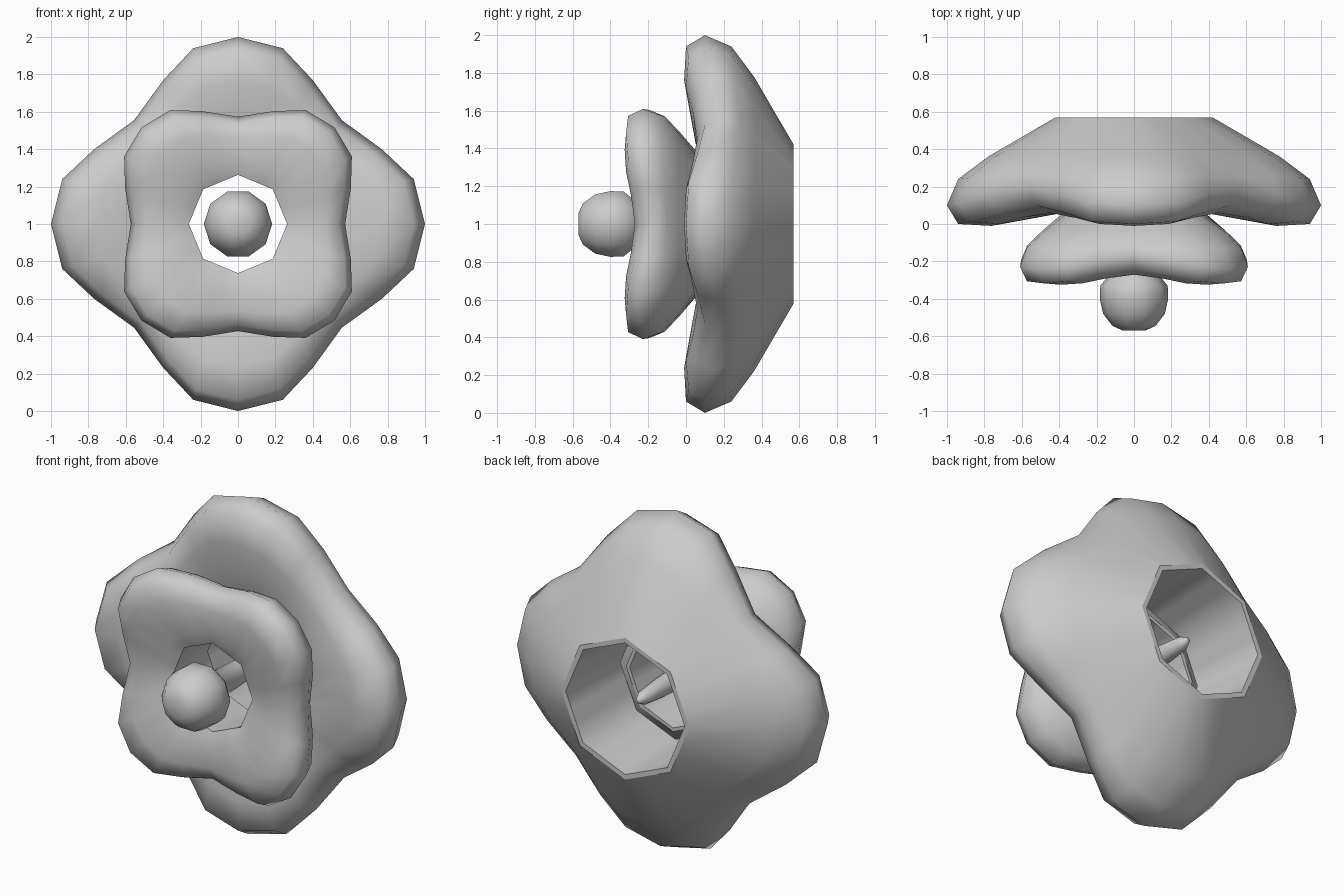
import bpy, bmesh, math

if "Cube" in bpy.data.objects:
    bpy.data.objects.remove(bpy.data.objects["Cube"])

# Petal ring cross-section: (radius, y) at a petal tip, (radius, y) at a valley, octagonal?
SECTION = [
    ((0.36, 0.10), (0.36, 0.10), True),     # throat
    ((0.46, 0.05), (0.46, 0.07), True),
    ((0.76, -0.01), (0.64, 0.06), False),   # front face
    ((0.94, 0.00), (0.74, 0.10), False),
    ((1.00, 0.10), (0.785, 0.20), False),   # outer edge
    ((0.94, 0.24), (0.745, 0.28), False),
    ((0.78, 0.36), (0.66, 0.365), False),   # back slope
    ((0.42, 0.57), (0.42, 0.57), True),     # back rim
    ((0.39, 0.57), (0.39, 0.57), True),
]
SHARP_RINGS = (0, 7, 8)
# Angle from the petal axis and how much of the petal remains there
STEPS = [(0, 1.0), (14.3, 0.86), (27.5, 0.38), (45, 0.0), (62.5, 0.38), (75.7, 0.86)]


def make_object(name, bm):
    bmesh.ops.recalc_face_normals(bm, faces=bm.faces)
    for f in bm.faces:
        f.smooth = True
    me = bpy.data.meshes.new(name)
    bm.to_mesh(me)
    bm.free()
    ob = bpy.data.objects.new(name, me)
    bpy.context.collection.objects.link(ob)
    return ob


def octagon(deg):
    return math.cos(math.radians(22.5)) / math.cos(math.radians(deg % 45 - 22.5))


def petal_ring(name, scale, depth, turn, y_tip):
    bm = bmesh.new()
    rows = []
    for quarter in range(4):
        for deg, w in STEPS:
            a = math.radians(deg + 90 * quarter + turn)
            row = []
            for (rt, yt), (rv, yv), is_oct in SECTION:
                r = (rt * w + rv * (1 - w)) * scale
                if is_oct:
                    r *= octagon(deg)
                y = y_tip + (yt * w + yv * (1 - w) - 0.1) * depth
                row.append(bm.verts.new((r * math.cos(a), y, 1 + r * math.sin(a))))
            rows.append(row)
    n, m = len(rows), len(SECTION)
    for i in range(n):
        p, q = rows[i], rows[(i + 1) % n]
        for j in range(m):
            k = (j + 1) % m
            bm.faces.new((p[j], p[k], q[k], q[j]))
    for i in range(n):
        for j in SHARP_RINGS:
            bm.edges.get((rows[i][j], rows[(i + 1) % n][j])).smooth = False
    return make_object(name, bm)


# Large back petals and smaller front petals turned by 45 degrees
petal_ring("outer_petals", 1.0, 1.0, 0, 0.10)
petal_ring("inner_petals", 0.73, 0.77, 45, -0.24)

# Centre: rounded ball with a thin spike running backwards
PISTIL = [(-0.57, 0.06), (-0.545, 0.115), (-0.48, 0.165), (-0.40, 0.183), (-0.33, 0.18),
          (-0.27, 0.13), (-0.22, 0.08), (0.0, 0.068), (0.25, 0.055), (0.40, 0.04), (0.45, 0.015)]
bm = bmesh.new()
rings = []
for y, r in PISTIL:
    rings.append([bm.verts.new((r * math.cos(math.tau * i / 10), y,
                                1 + r * math.sin(math.tau * i / 10))) for i in range(10)])
for p, q in zip(rings, rings[1:]):
    for i in range(10):
        k = (i + 1) % 10
        bm.faces.new((p[i], p[k], q[k], q[i]))
bm.faces.new(rings[0])
bm.faces.new(rings[-1])
make_object("flower_centre", bm)
